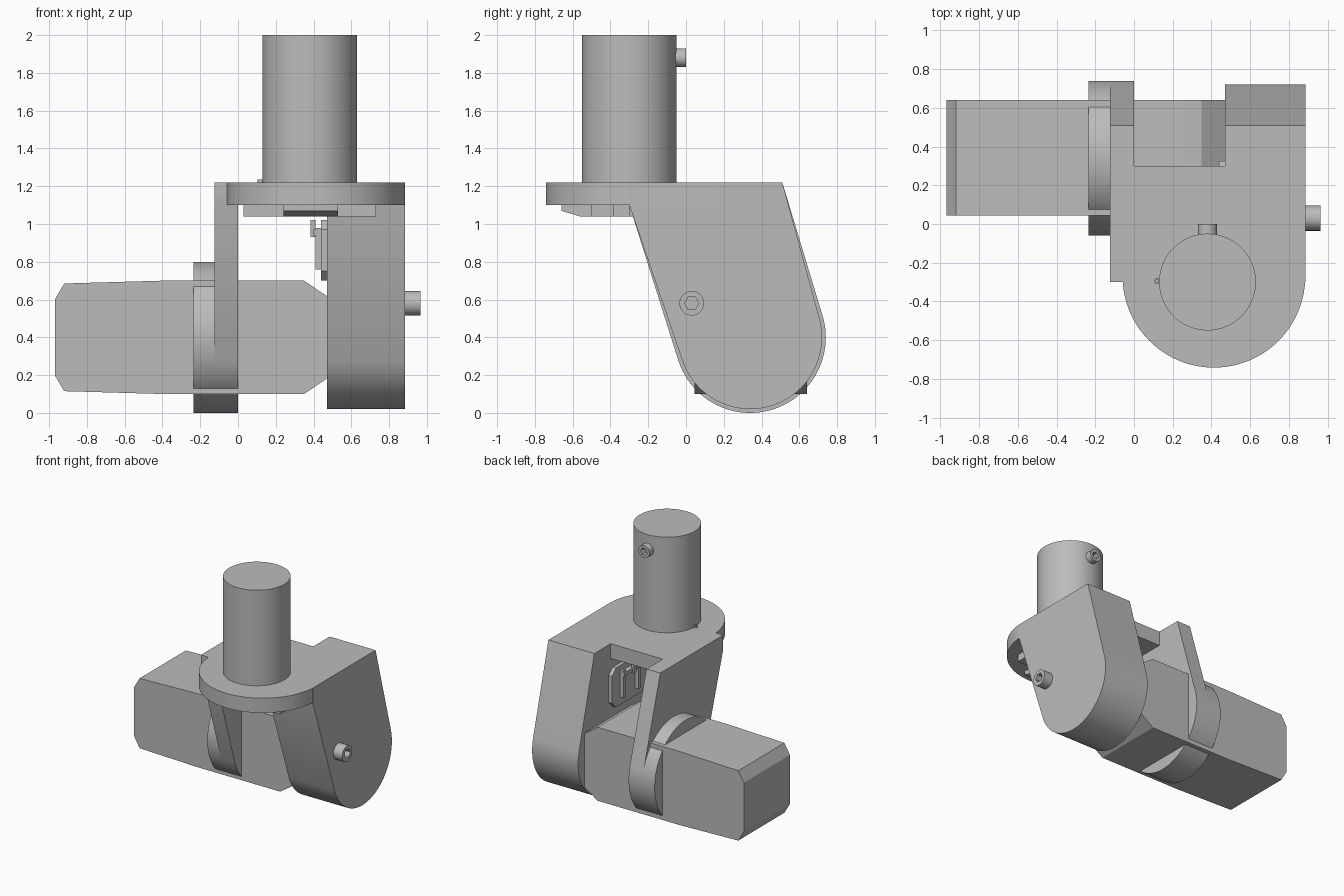
import bpy
import bmesh
from math import cos, sin, pi, radians
from mathutils import Vector
from mathutils.geometry import convex_hull_2d

cube = bpy.data.objects.get("Cube")
if cube:
    bpy.data.objects.remove(cube, do_unlink=True)

grey = bpy.data.materials.new("plain grey")
grey.use_nodes = True
colour = (0.5, 0.5, 0.5, 1)
grey.diffuse_color = colour
grey.node_tree.nodes["Principled BSDF"].inputs["Base Color"].default_value = colour


def finish(name, bm):
    bmesh.ops.recalc_face_normals(bm, faces=bm.faces)
    mesh = bpy.data.meshes.new(name)
    bm.to_mesh(mesh)
    bm.free()
    mesh.materials.append(grey)
    ob = bpy.data.objects.new(name, mesh)
    bpy.context.collection.objects.link(ob)
    bpy.ops.object.select_all(action='DESELECT')
    ob.select_set(True)
    bpy.context.view_layer.objects.active = ob
    bpy.ops.object.shade_smooth_by_angle(angle=radians(30))
    return ob


def place(axis, u, v, w):
    """Point with w along the axis and u, v on the other two in order."""
    return {'X': (w, u, v), 'Y': (u, w, v), 'Z': (u, v, w)}[axis]


def arc(cu, cv, r, start=0, end=360, n=96):
    return [(cu + r * cos(radians(start + (end - start) * i / n)),
             cv + r * sin(radians(start + (end - start) * i / n)))
            for i in range(n if end - start == 360 else n + 1)]


def prism(name, pts, axis, lo, hi):
    bm = bmesh.new()
    face = bm.faces.new([bm.verts.new(place(axis, u, v, lo)) for u, v in pts])
    ext = bmesh.ops.extrude_face_region(bm, geom=[face], use_keep_orig=True)
    moved = [g for g in ext['geom'] if isinstance(g, bmesh.types.BMVert)]
    bmesh.ops.translate(bm, verts=moved, vec=Vector(place(axis, 0, 0, hi - lo)))
    return finish(name, bm)


def box(name, x0, x1, y0, y1, z0, z1):
    return prism(name, [(x0, y0), (x1, y0), (x1, y1), (x0, y1)], 'Z', z0, z1)


def screw(name, axis, cu, cv, r, socket, lo, hi, n=48):
    """Round head with a hexagonal socket in its far end."""
    bm = bmesh.new()
    depth = (hi - lo) * 0.6

    def ring(radius, w, hexagon):
        out = []
        for i in range(n):
            a = 2 * pi * i / n
            k = cos(pi / 6) / cos(a % (pi / 3) - pi / 6) if hexagon else 1
            out.append(bm.verts.new(place(
                axis, cu + radius * k * cos(a), cv + radius * k * sin(a), w)))
        return out

    rings = [ring(r, lo, False), ring(r, hi, False),
             ring(socket, hi, True), ring(socket, hi - depth, True)]
    for a, b in zip(rings, rings[1:]):
        for i in range(n):
            j = (i + 1) % n
            bm.faces.new((a[i], a[j], b[j], b[i]))
    bm.faces.new(rings[0])
    bm.faces.new(rings[-1])
    return finish(name, bm)


# Stem with its set screw and a tiny locating pin
prism("stem", arc(0.38, -0.30, 0.25), 'Z', 1.2, 2.0)
screw("stem_screw", 'Y', 0.38, 1.88, 0.05, 0.03, -0.07, 0.0)
screw("locating_pin", 'Z', 0.12, -0.295, 0.016, 0.008, 1.21, 1.235)

# Rounded top plate
prism("top_plate", arc(0.413, -0.27, 0.472, 180, 360) + [(0.885, 0.30), (-0.06, 0.30)],
      'Z', 1.10, 1.22)


# Fork arms: a slanted web running tangent into a round lower end
def fork_arm(name, x0, x1, radius):
    pts = [(-0.30, 1.22), (-0.30, 1.10), (0.51, 1.22)] + arc(0.34, 0.40, radius)
    hull = [pts[i] for i in convex_hull_2d([Vector(p) for p in pts])]
    prism(name, hull, 'X', x0, x1)


fork_arm("left_fork_arm", 0.47, 0.885, 0.38)
fork_arm("right_fork_arm", -0.125, 0.0, 0.40)
prism("bearing_ring", arc(0.34, 0.40, 0.40), 'X', -0.235, 0.0)
screw("arm_screw", 'X', 0.03, 0.58, 0.065, 0.038, 0.87, 0.965)

# Motor body: chamfered at both ends, slightly tapered outwards
upper = [(-0.97, 0.60), (-0.92, 0.685), (-0.40, 0.70), (0.35, 0.70), (0.475, 0.615)]
lower = [(x, 0.80 - z) for x, z in reversed(upper)]
prism("motor_body", upper + lower, 'Y', 0.045, 0.64)

# Mounting horn under the plate
box("horn_crossbar", 0.03, 0.73, -0.50, -0.38, 1.04, 1.11)
prism("horn_arm", [(-0.66, 1.11), (-0.66, 1.07), (-0.56, 1.04), (-0.30, 1.04),
                   (-0.30, 1.11)], 'X', 0.24, 0.53)
prism("horn_hub", arc(0.38, -0.30, 0.13), 'Z', 1.04, 1.11)

# Connector on the inner side of the thick arm
cut = 0.05
y0, y1, z0, z1 = -0.11, 0.325, 0.70, 1.02
prism("connector_plate", [(y0 + cut, z0), (y1 - cut, z0), (y1, z0 + cut), (y1, z1 - cut),
                          (y1 - cut, z1), (y0 + cut, z1), (y0, z1 - cut), (y0, z0 + cut)],
      'X', 0.44, 0.475)
for i, y in enumerate((0.0, 0.19)):
    box(f"connector_rail_{i + 1}", 0.41, 0.45, y, y + 0.03, 0.76, 0.98)
box("connector_bridge", 0.40, 0.45, 0.0, 0.22, 0.94, 0.97)
box("connector_tab", 0.385, 0.41, 0.09, 0.12, 0.93, 1.02)
